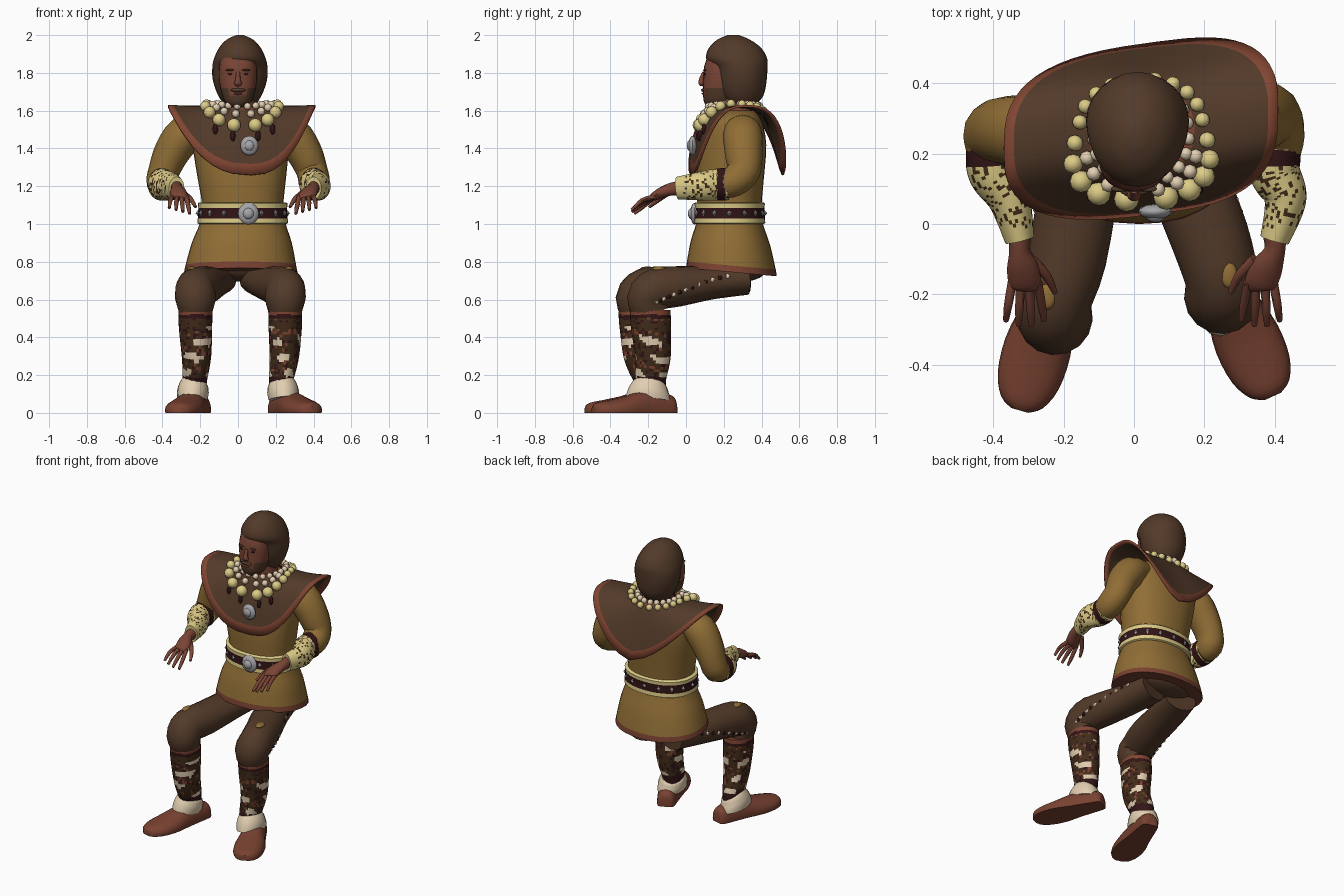
import bpy, bmesh, math, random
from mathutils import Vector, Matrix

if "Cube" in bpy.data.objects:
    bpy.data.objects.remove(bpy.data.objects["Cube"])
random.seed(4)
PALETTE = {
    "dark_brown": (.085, .042, .022), "rust": (.22, .06, .032), "ochre": (.28, .155, .036),
    "gold": (.72, .60, .24), "maroon": (.032, .007, .008), "skin": (.19, .058, .035),
    "silver": (.38, .38, .40), "cream": (.76, .62, .44), "moss": (.055, .026, .010),
    "leather": (.19, .054, .031)}
MATS = {}
for label, rgb in PALETTE.items():
    m = bpy.data.materials.new(label)
    m.use_nodes = True
    m.diffuse_color = (*rgb, 1)
    shader = m.node_tree.nodes["Principled BSDF"]
    shader.inputs["Base Color"].default_value = (*rgb, 1)
    shader.inputs["Roughness"].default_value = .8
    MATS[label] = m
PARTS = []


def finish(name, bm, paint):
    """Turn a bmesh into an object; paint is a colour name or a rule on the face centre."""
    bmesh.ops.recalc_face_normals(bm, faces=bm.faces)
    mesh = bpy.data.meshes.new(name)
    used = []
    for f in bm.faces:
        colour = paint if isinstance(paint, str) else paint(f.calc_center_median())
        if colour not in used:
            used.append(colour)
            mesh.materials.append(MATS[colour])
        f.material_index = used.index(colour)
    bm.to_mesh(mesh)
    bm.free()
    obj = bpy.data.objects.new(name, mesh)
    bpy.context.collection.objects.link(obj)
    PARTS.append(obj)
    return obj


def spline(rows, k):
    """Catmull-Rom resampling of rows of any width."""
    out, last = [], len(rows) - 1
    for i in range(last):
        quad = [rows[max(0, min(last, i + d))] for d in (-1, 0, 1, 2)]
        for j in range(k):
            t = j / k
            out.append([b + .5 * t * (c - a + t * (2*a - 5*b + 4*c - d + t * (3*(b - c) + d - a)))
                        for a, b, c, d in zip(*quad)])
    return out + [list(rows[-1])]


def loft(name, rings, paint, caps=True):
    bm = bmesh.new()
    loops = [[bm.verts.new(p) for p in ring] for ring in rings]
    n = len(loops[0])
    for lo, hi in zip(loops, loops[1:]):
        for i in range(n):
            bm.faces.new((lo[i], lo[(i + 1) % n], hi[(i + 1) % n], hi[i]))
    if caps:
        bm.faces.new(loops[0])
        bm.faces.new(loops[-1])
    return finish(name, bm, paint)


def oval_point(a, power):
    return [math.copysign(abs(v) ** (2 / power), v) for v in (math.cos(a), math.sin(a))]


def oval(n, power=2):
    return [oval_point(math.tau * i / n, power) for i in range(n)]


def stack(name, rows, paint, n=24, k=3, power=2.2):
    """Horizontal rings: z, centre x, centre y, radius x, radius y, tilt."""
    rings = [[(cx + rx * c, cy + ry * s, z + tilt * ry * s) for c, s in oval(n, power)]
             for z, cx, cy, rx, ry, tilt in spline(rows, k)]
    return loft(name, rings, paint)


def tube(name, rows, paint, ref=(1, 0, 0), n=16, k=3):
    """Rings across a path: x, y, z, radius along ref, other radius."""
    rows, side, rings = spline(rows, k), Vector(ref), []
    pts = [Vector(r[:3]) for r in rows]
    for i, p in enumerate(pts):
        tan = (pts[min(i + 1, len(pts) - 1)] - pts[max(i - 1, 0)]).normalized()
        side = (side - tan * side.dot(tan)).normalized()
        up = tan.cross(side)
        rings.append([p + side * rows[i][3] * c + up * rows[i][4] * s for c, s in oval(n)])
    return loft(name, rings, paint)


def blobs(name, items, paint, u=12, v=8):
    """Several ellipsoids in one object: (location, size)."""
    bm = bmesh.new()
    for loc, size in items:
        bmesh.ops.create_uvsphere(bm, u_segments=u, v_segments=v, radius=1,
                                  matrix=Matrix.Translation(loc) @ Matrix.Diagonal((*size, 1)))
    return finish(name, bm, paint)


# Tunic with hem
stack("tunic", [(.745, .015, .24, .30, .24, -.09), (.78, .015, .24, .293, .235, -.09),
                (.9, .02, .235, .265, .21, -.05), (1.01, .025, .23, .225, .175, 0),
                (1.1, .025, .23, .215, .17, 0), (1.25, .02, .235, .235, .178, 0),
                (1.42, .015, .25, .255, .175, 0), (1.55, .015, .26, .25, .14, 0),
                (1.6, .015, .27, .15, .09, 0)],
      lambda c: "leather" if c.z + .09 * (c.y - .24) < .777 else "ochre", n=32)

# Belt, studs and buckle
stack("belt", [(z, .025, .23, r, r - .05, 0) for z, r in
               ((1.0, .232), (1.005, .24), (1.03, .238), (1.085, .235), (1.108, .238), (1.115, .23))],
      lambda c: "maroon" if 1.03 < c.z < 1.085 else "gold", n=36, k=1)
blobs("belt_studs", [((.025 + .235 * c, .23 + .185 * s, 1.057), (.015, .015, .018))
                     for c, s in oval(16, 2.2)], "silver", u=4, v=2)
blobs("buckle", [((.055, .045, 1.055), (.055, .022, .058)), ((.055, .03, 1.055), (.03, .02, .03))], "silver")


def mantle_point(a, t):
    """Point on the drape at angle a, from neck (t = 0) to rim (t = 1)."""
    s = t ** .68
    c, q = oval_point(a, 2 + .9 * s)
    rim = 1.26 + .37 * abs(c) ** (2.5 if q < 0 else 1.6)
    x = .02 + c * (.1 + .29 * s) + .05 * t * (1 - abs(c))
    return Vector((x, .265 + q * (.11 + .135 * s) + .13 * t * x, 1.625 + (rim - 1.625) * t ** 1.15))


# Mantle: square-shouldered drape, low at front and back
steps = (0, .08, .16, .3, .45, .6, .73, .86, 1)
mantle = loft("mantle", [[mantle_point(math.tau * i / 56, t) for i in range(56)] for t in steps],
              "dark_brown", caps=False)
mantle.data.materials.append(MATS["rust"])
for f in mantle.data.polygons:
    clasp = f.center.y < .1 and f.center.z < 1.36 and abs(f.center.x - .06) < .03
    if f.index // 56 in (0, len(steps) - 2) or clasp:
        f.material_index = 1
mantle.modifiers.new("thickness", "SOLIDIFY").thickness = .012

# Bead collar with inner beads, pendants and medallion
big, small, dark = [], [], []
for i in range(20):
    a = math.tau * (i + .5) / 20
    front = max(0, -math.sin(a))
    r = .021 + .015 * front
    out = Vector((0, -.4 * front, .5)) * r
    big.append((mantle_point(a, .14 + .25 * front) + out, (r, r, r)))
    small.append((mantle_point(a, .04 + .04 * front) + out, (.019, .019, .019)))
    if front > .3:
        small.append((mantle_point(a, .06 + .15 * front) + out, (.021, .021, .021)))
    if front > .8:
        dark.append((mantle_point(a, .42 + .09 * front) + out * .3, (.014, .013, .03)))
blobs("bead_collar", big, "gold")
blobs("inner_beads", small, "cream", u=8, v=6)
blobs("dark_pendants", dark, "maroon", u=8, v=6)
blobs("medallion", [((.06, .035, 1.415), (.048, .022, .052)), ((.06, .02, 1.415), (.026, .016, .028))], "silver")

# Head, hair and face
stack("neck", [(1.52, .02, .27, .09, .085, 0), (1.7, .005, .26, .075, .08, 0)], "skin")
stack("face", [(1.62, 0, .165, .04, .05, 0), (1.645, 0, .175, .07, .08, 0), (1.7, 0, .185, .09, .095, 0),
               (1.76, 0, .19, .1, .098, 0), (1.83, 0, .195, .1, .1, 0), (1.9, 0, .2, .09, .08, 0)],
      lambda c: "dark_brown" if c.z < 1.68 or (c.z < 1.72 and abs(c.x) > .055) else "skin")
stack("hair", [(1.62, .01, .30, .075, .06, 0), (1.68, .01, .295, .115, .115, 0),
               (1.76, .01, .293, .143, .134, 0), (1.83, .01, .288, .146, .143, 0),
               (1.875, .01, .268, .137, .162, 0), (1.93, .01, .26, .112, .14, 0),
               (1.975, .01, .252, .072, .088, 0), (2.0, .01, .25, .02, .03, 0)], "dark_brown", power=2)
tube("nose", [(0, .094, 1.805, .01, .008), (0, .082, 1.765, .014, .014), (0, .082, 1.745, .021, .016),
              (0, .092, 1.735, .015, .008)], "skin", n=10)
blobs("mouth", [((0, .092, 1.69), (.022, .01, .006))], "skin")
blobs("moustache", [((0, .092, 1.709), (.04, .012, .01))], "dark_brown")
blobs("eyes", [((x, .101, 1.795), (.015, .006, .006)) for x in (-.04, .04)], "maroon")
blobs("brows", [((x, .1, 1.815), (.024, .009, .006)) for x in (-.042, .042)], "dark_brown")


def wrap_paint(c):
    """Pale patches and loose speckles on dark shin wrappings."""
    if c.z > .52:
        return "rust"
    if c.z > .5 or c.z < .19:
        return "maroon"
    a = math.atan2(c.y + .2, abs(c.x) - .23)
    wave = math.sin(c.z * 70 + .8 * math.sin(2 * a))
    if c.z < .46 and wave > .2 and math.sin(3 * a + c.z * 20) > .35 - .3 * wave:
        return "cream"
    return random.choice(("moss", "moss", "moss", "maroon", "rust" if wave < 0 else "moss"))


def cuff_paint(c):
    """Speckled metal bracer between plain bands."""
    if .165 < c.y < .21:
        return "maroon"
    return "gold" if c.y < -.01 or random.random() < .72 else "moss"


# Legs: side, knee x, knee y, heel and toe
blobs("pelvis", [((.01, .3, .765), (.2, .13, .07))], "dark_brown")
for name, s, kx, ky, heel, toe in (
        ("right", -1, .225, -.265, (-.19, -.06), (-.325, -.53)),
        ("left", 1, .25, -.205, (.2, -.06), (.395, -.49))):
    thigh = [(s * .11, .32, .705, .105, .08), (s * .15, .14, .69, .113, .088),
             (s * (kx - .035), ky + .17, .67, .112, .106), (s * kx, ky + .05, .655, .105, .112),
             (s * kx, ky, .605, .108, .108), (s * kx, ky + .03, .52, .085, .1)]
    tube(name + "_trouser_leg", thigh, "dark_brown")
    studs = []
    for x, y, z, rx, rz in spline(thigh[:4], 5)[3:]:
        low = max(-.3, min(.6, .2 - 2.5 * y))
        studs.append(((x + s * rx * math.sqrt(1 - low * low), y, z - rz * low), (.009, .014, .014)))
    blobs(name + "_pale_studs", studs[::2], "cream", u=6, v=4)
    blobs(name + "_dark_studs", studs[1::2], "maroon", u=6, v=4)
    blobs(name + "_knee_patch", [((s * (kx + .02), ky + .06, .762), (.024, .038, .013))], "ochre")
    tube(name + "_shin_wrap", [(s * kx, ky + .015, .54, .09, .108), (s * kx, ky + .02, .45, .088, .106),
                               (s * (kx - .005), ky + .03, .3, .078, .094), (s * .228, -.19, .17, .064, .082),
                               (s * .228, -.19, .1, .06, .08)], wrap_paint, n=36, k=10)
    tube(name + "_ankle_cuff", [(s * .228, -.18, .17, .062, .078), (s * .232, -.185, .155, .074, .09),
                                (s * .238, -.195, .115, .084, .11), (s * .242, -.2, .075, .08, .12)], "cream")
    start, run = Vector((*heel, 0)), Vector((toe[0] - heel[0], toe[1] - heel[1], 0))
    across = run.normalized().cross(Vector((0, 0, 1)))
    shape = [(0, .035, .05), (.04, .055, .08), (.2, .066, .1), (.4, .078, .105),
             (.62, .096, .075), (.82, .09, .055), (.95, .062, .042), (1, .025, .025)]
    loft(name + "_shoe", [[start + run * t + across * w * c + Vector((0, 0, .012 + h * q if q > 0 else max(0, .012 + .1 * q)))
                           for c, q in oval(20, 2.3)] for t, w, h in spline(shape, 3)], "leather")

# Arms: side, shoulder y, wrist x, palm end x
for name, s, sy, wx, px in (("right", -1, .26, .325, .31), ("left", 1, .30, .40, .36)):
    tube(name + "_sleeve", [(s * .19, sy, 1.51, .08, .07), (s * .28, sy, 1.475, .105, .1),
                            (s * .35, sy + .005, 1.38, .1, .095), (s * .392, sy + .005, 1.28, .09, .083),
                            (s * .403, .25, 1.225, .083, .083), (s * .402, .19, 1.21, .076, .07)],
         "ochre", ref=(0, 1, 0))
    tube(name + "_bracer", [(s * .402, .22, 1.212, .074, .086), (s * .4, .15, 1.207, .073, .084),
                            (s * (wx + .03), .07, 1.2, .06, .075), (s * wx, -.045, 1.19, .042, .06)],
         cuff_paint, n=36, k=12)
    tube(name + "_palm", [(s * wx, -.03, 1.19, .034, .04), (s * wx, -.075, 1.185, .03, .034),
                          (s * (wx + px) / 2, -.12, 1.17, .044, .03), (s * px, -.17, 1.145, .046, .022),
                          (s * px, -.185, 1.135, .035, .012)], "skin", n=12)
    for i, finger in enumerate(("little", "ring", "middle", "index")):
        f = 1.5 - i
        bx, reach = s * (px + .024 * f), .125 - .014 * abs(f)
        tube(f"{name}_{finger}_finger", [(bx, -.165, 1.145, .013, .013),
                                         (bx + s * .008 * f, -.17 - .6 * reach, 1.125 - .012 * i, .012, .012),
                                         (bx + s * .012 * f, -.17 - reach, 1.085 - .01 * i, .008, .008)],
             "skin", n=8)
    tube(name + "_thumb", [(s * (px - .015), -.1, 1.165, .018, .018), (s * (px - .06), -.145, 1.13, .014, .014),
                           (s * (px - .085), -.195, 1.09, .008, .008)], "skin", n=8)

# Smooth shading with crisp edges
bpy.ops.object.select_all(action="DESELECT")
for obj in PARTS:
    obj.select_set(True)
bpy.context.view_layer.objects.active = PARTS[0]
bpy.ops.object.shade_smooth_by_angle(angle=math.radians(45))
